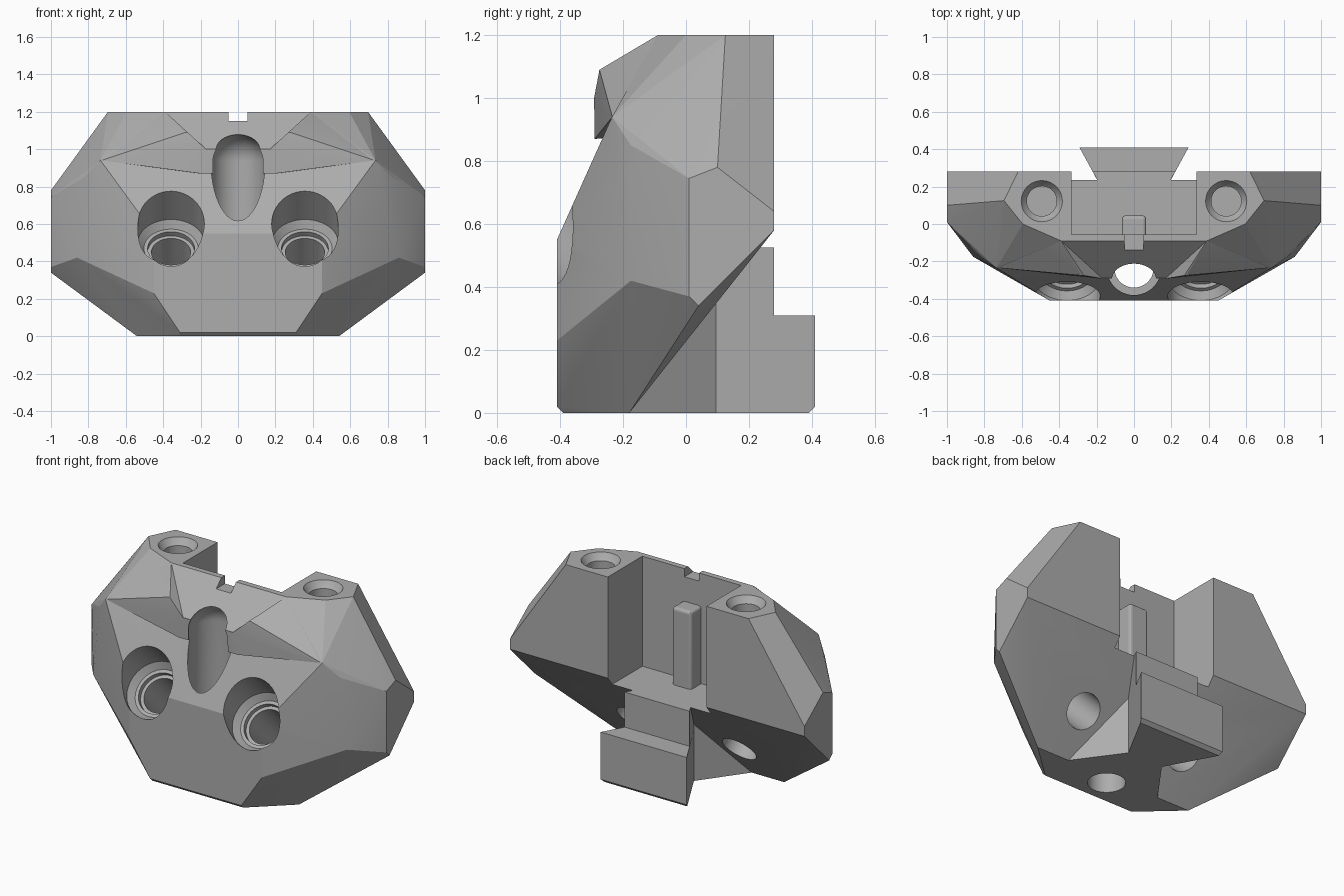
import bpy, bmesh, math
from mathutils import Vector, Matrix

cube = bpy.data.objects.get("Cube")
if cube:
    bpy.data.objects.remove(cube, do_unlink=True)

grey = bpy.data.materials.new("plain grey")
grey.use_nodes = True
colour = (0.42, 0.42, 0.42, 1)
grey.diffuse_color = colour
grey.node_tree.nodes["Principled BSDF"].inputs["Base Color"].default_value = colour


def finish(bm, name):
    bmesh.ops.recalc_face_normals(bm, faces=bm.faces)
    mesh = bpy.data.meshes.new(name)
    bm.to_mesh(mesh)
    bm.free()
    obj = bpy.data.objects.new(name, mesh)
    bpy.context.collection.objects.link(obj)
    mesh.materials.append(grey)
    return obj


def hull(name, half):
    """Convex solid from half its corners, mirrored across x."""
    bm = bmesh.new()
    for x, y, z in half:
        for side in (1, -1):
            bm.verts.new((side * x, y, z))
    out = bmesh.ops.convex_hull(bm, input=bm.verts)
    loose = {v for v in out["geom_interior"] if isinstance(v, bmesh.types.BMVert)}
    bmesh.ops.delete(bm, geom=list(loose), context="VERTS")
    bmesh.ops.dissolve_limit(bm, angle_limit=math.radians(1), verts=bm.verts, edges=bm.edges)
    return finish(bm, name)


def box(name, half_width, y0, y1, z0, z1):
    return hull(name, [(half_width, y, z) for y in (y0, y1) for z in (z0, z1)])


def prism(name, half_outline, z0, z1):
    """Upright prism from the +x half of a plan outline."""
    bm = bmesh.new()
    plan = half_outline + [(-x, y) for x, y in reversed(half_outline)]
    face = bm.faces.new([bm.verts.new((x, y, z0)) for x, y in plan])
    top = bmesh.ops.extrude_face_region(bm, geom=[face])
    moved = [g for g in top["geom"] if isinstance(g, bmesh.types.BMVert)]
    bmesh.ops.translate(bm, verts=moved, vec=(0, 0, z1 - z0))
    return finish(bm, name)


def lathe(name, profile, origin, axis=(0, 0, 1), steps=48):
    """Solid of revolution: profile of (radius, height) along an axis."""
    bm = bmesh.new()
    rings = []
    for r, h in profile:
        angles = [2 * math.pi * i / steps for i in range(steps)]
        rings.append([bm.verts.new((r * math.cos(a), r * math.sin(a), h)) for a in angles])
    for low, high in zip(rings, rings[1:]):
        for i in range(steps):
            j = (i + 1) % steps
            bm.faces.new((low[i], low[j], high[j], high[i]))
    bm.faces.new(rings[0])
    bm.faces.new(rings[-1])
    turn = Vector((0, 0, 1)).rotation_difference(Vector(axis)).to_matrix().to_4x4()
    bm.transform(Matrix.Translation(origin) @ turn)
    return finish(bm, name)


def combine(target, other, operation):
    mod = target.modifiers.new(other.name, "BOOLEAN")
    mod.operation = operation
    mod.solver = "EXACT"
    mod.object = other
    bpy.ops.object.select_all(action="DESELECT")
    bpy.context.view_layer.objects.active = target
    target.select_set(True)
    bpy.ops.object.modifier_apply(modifier=mod.name)
    bpy.data.objects.remove(other, do_unlink=True)


# Faceted main block
body = hull("faceted_body", [
    (.31, -.39, 0), (.31, -.41, .02), (.45, -.41, .23), (.54, -.18, 0),
    (.62, -.18, .12), (1, .04, .34), (1, .01, .37), (.86, -.175, .42),
    (.45, -.41, .55), (.735, -.235, .94), (.82, -.175, .85), (1, .01, .745),
    (1, .1, .78), (1, .28, .64), (1, .28, .58), (.695, .125, 1.2),
    (.62, .28, 1.2), (.595, 0, 1.2), (.39, -.09, 1.2)])

# Brow ridge across the upper front
combine(body, hull("brow", [
    (.28, -.275, 1.09), (.39, -.091, 1.199), (.73, -.234, .94),
    (.2, -.29, .87), (.17, -.292, 1), (.55, -.02, 1.15), (.5, 0, .9)]), "UNION")

# Sloped dip in the middle of the brow
combine(body, hull("dip_cutter", [
    (x, y - d, z) for d in (0, .5)
    for x, y, z in ((.5, .01, 1.3), (.17, -.29, 1))]), "DIFFERENCE")

# Open pocket between the two towers, and the small notch in its front wall
combine(body, box("pocket_cutter", .335, -.055, .6, .525, 1.5), "DIFFERENCE")
combine(body, box("notch_cutter", .05, -.4, .1, 1.15, 1.4), "DIFFERENCE")

# Rear neck and dovetail foot
combine(body, prism("neck", [(.32, -.25), (.32, -.18), (.12, .095), (.22, .28)], 0, .525), "UNION")
foot = prism("dovetail", [(.12, .095), (.292, .41)], 0, .31)
combine(foot, hull("chamfer_cutter", [
    (.5, .385, -.005), (.5, .45, -.005), (.5, .45, .06)]), "DIFFERENCE")
combine(body, foot, "UNION")

# Tab standing on the pocket floor, with softened edges
tab = box("tab", .065, -.1, .045, .45, 1.0)
bevel = tab.modifiers.new("soft", "BEVEL")
bevel.width = .018
bevel.segments = 3
bpy.context.view_layer.objects.active = tab
bpy.ops.object.modifier_apply(modifier=bevel.name)
combine(body, tab, "UNION")

# Domed upright bore in the front, continuing through the bottom
r = .145
dome = [(r * math.cos(a), .935 + r * math.sin(a))
        for a in (math.radians(7.5 * i) for i in range(12))]
shaft = [(.105, -.2), (.105, .45), (r, .45)]
combine(body, lathe("centre_bore", shaft + dome, (0, -.235, 0)), "DIFFERENCE")

for side in (1, -1):
    # Counterbored fastener hole, slanting down and back
    combine(body, lathe("slanted_bore", [
        (.105, -.7), (.105, -.03), (.125, -.03), (.125, 0), (.145, 0), (.178, .04), (.178, .8)],
        (side * .358, -.255, .47), (0, -1, 1)), "DIFFERENCE")
    # Socket in the tower top
    combine(body, lathe("tower_socket", [
        (.08, -.3), (.08, -.04), (.09, -.03), (.11, 0), (.11, .1)],
        (side * .493, .122, 1.2)), "DIFFERENCE")

bpy.context.view_layer.objects.active = body
body.select_set(True)
bpy.ops.object.shade_smooth_by_angle(angle=math.radians(14))
